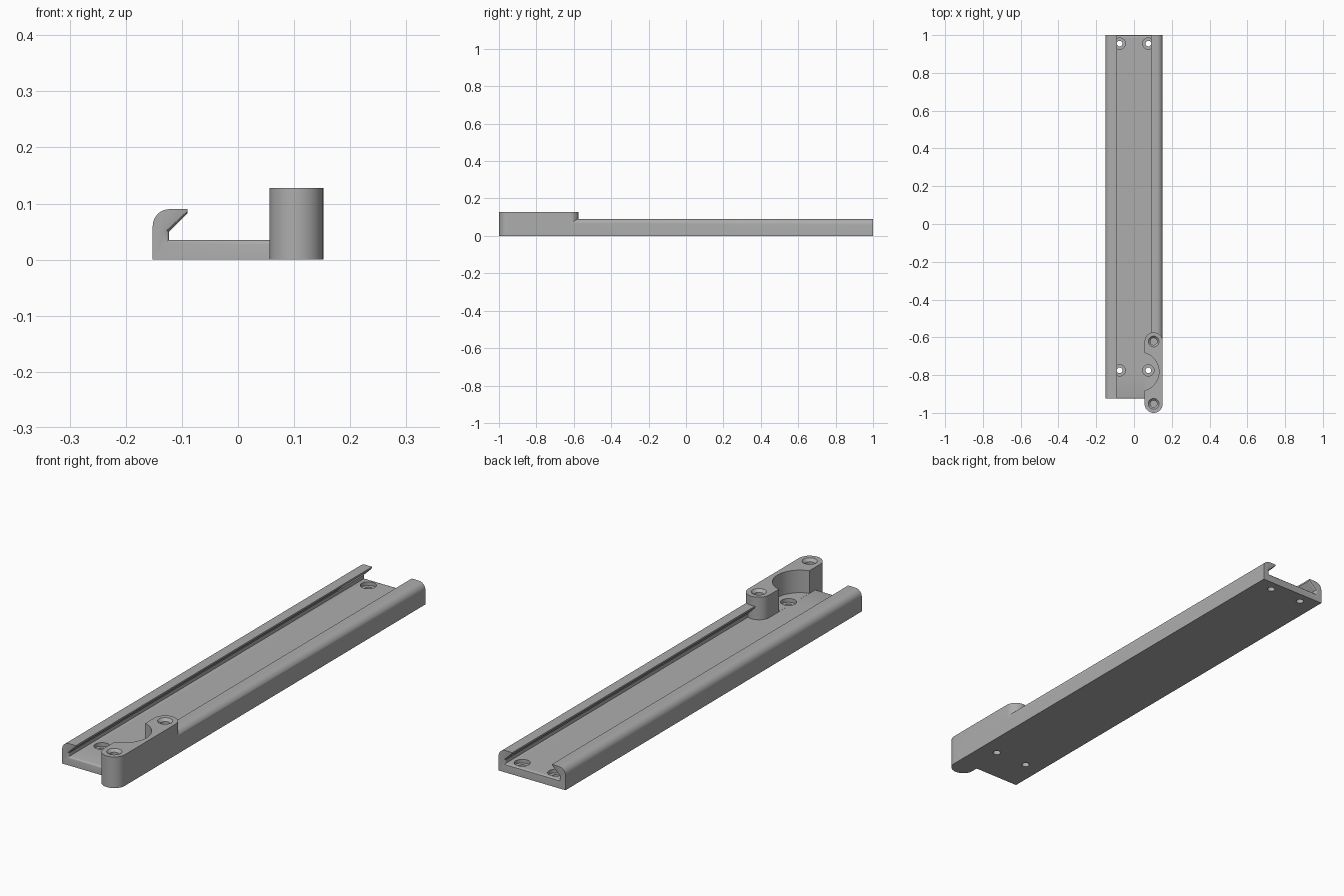
import bpy, bmesh, math
from mathutils import Matrix

if "Cube" in bpy.data.objects:
    bpy.data.objects.remove(bpy.data.objects["Cube"], do_unlink=True)

grey = bpy.data.materials.new("plain grey")
grey.use_nodes = True
grey.diffuse_color = (0.42, 0.42, 0.42, 1)
grey.node_tree.nodes["Principled BSDF"].inputs["Base Color"].default_value = grey.diffuse_color

FLOOR, TOP, FRONT, BACK = 0.035, 0.09, -0.925, 1.0
HALF, LIP, WALL = 0.152, 0.09, 0.123
BLOCK_X, BLOCK_R, BLOCK_TOP = 0.104, 0.048, 0.128
BOSS_Y = (-0.952, -0.622)


def finish(bm, name):
    bmesh.ops.recalc_face_normals(bm, faces=bm.faces)
    mesh = bpy.data.meshes.new(name)
    bm.to_mesh(mesh)
    bm.free()
    mesh.materials.append(grey)
    obj = bpy.data.objects.new(name, mesh)
    bpy.context.collection.objects.link(obj)
    return obj


def prism(points, offset):
    """Closed solid swept from a polygon along an offset."""
    bm = bmesh.new()
    face = bm.faces.new([bm.verts.new(p) for p in points])
    swept = bmesh.ops.extrude_face_region(bm, geom=[face])["geom"]
    bmesh.ops.translate(bm, vec=offset, verts=[v for v in swept if isinstance(v, bmesh.types.BMVert)])
    return bm


def cylinder(name, x, y, r_low, r_high, low, high, segments=48):
    bm = bmesh.new()
    bmesh.ops.create_cone(bm, cap_ends=True, segments=segments, radius1=r_low, radius2=r_high,
                          depth=high - low, matrix=Matrix.Translation((x, y, (low + high) / 2)))
    return finish(bm, name)


def combine(target, tool, operation):
    mod = target.modifiers.new("combine", 'BOOLEAN')
    mod.operation, mod.solver, mod.object = operation, 'EXACT', tool
    bpy.context.view_layer.objects.active = target
    bpy.ops.object.modifier_apply(modifier=mod.name)
    bpy.data.objects.remove(tool, do_unlink=True)


# Channel rail: half profile with rounded shoulder and undercut lip, mirrored
round_r = 0.03
half = [(HALF, 0)]
for i in range(9):
    a = math.pi / 2 * i / 8
    half.append((HALF - round_r + round_r * math.cos(a), TOP - round_r + round_r * math.sin(a)))
half += [(LIP, TOP), (LIP, 0.083), (WALL, 0.05), (WALL, FLOOR)]
profile = half + [(-x, z) for x, z in reversed(half)]
bm = prism([(x, FRONT, z) for x, z in profile], (0, BACK - FRONT, 0))

# Soft edges around the mouth of the slot at both ends
mouth = []
for e in bm.edges:
    a, b = (v.co for v in e.verts)
    inside = all(abs(p.x) < WALL + 0.001 and FLOOR - 0.001 < p.z < 0.084 for p in (a, b))
    if inside and abs(a.y - b.y) < 0.001:
        mouth.append(e)
bmesh.ops.bevel(bm, geom=mouth, offset=0.008, segments=3, profile=0.5, affect='EDGES')
rail = finish(bm, "channel_rail")

# Raised end block with two round bosses
outline = []
for i in range(25):
    a = math.pi * i / 24
    outline.append((BLOCK_X + BLOCK_R * math.cos(a), BOSS_Y[1] + BLOCK_R * math.sin(a), 0))
for i in range(25):
    a = math.pi * (1 + i / 24)
    outline.append((BLOCK_X + BLOCK_R * math.cos(a), BOSS_Y[0] + BLOCK_R * math.sin(a), 0))
block = finish(prism(outline, (0, 0, BLOCK_TOP)), "end_block")
combine(rail, block, 'UNION')

# Round clearance scooped from the block
combine(rail, cylinder("clearance", 0.029, -0.782, 0.103, 0.103, FLOOR + 0.0002, 0.2, 80), 'DIFFERENCE')

# Counterbored mounting holes
for x in (-0.076, 0.076):
    for y in (-0.775, 0.955):
        combine(rail, cylinder("counterbore", x, y, 0.03, 0.03, 0.02, 0.048), 'DIFFERENCE')
        combine(rail, cylinder("through_hole", x, y, 0.015, 0.015, -0.05, 0.03), 'DIFFERENCE')

# Countersunk blind holes in the bosses
for y in BOSS_Y:
    combine(rail, cylinder("countersink", BLOCK_X, y, 0.018, 0.029, BLOCK_TOP - 0.011, BLOCK_TOP + 0.0005), 'DIFFERENCE')
    combine(rail, cylinder("blind_hole", BLOCK_X, y, 0.018, 0.018, 0.04, BLOCK_TOP - 0.005), 'DIFFERENCE')

bpy.ops.object.select_all(action='DESELECT')
rail.select_set(True)
bpy.context.view_layer.objects.active = rail
bpy.ops.object.shade_smooth_by_angle(angle=math.radians(30))
